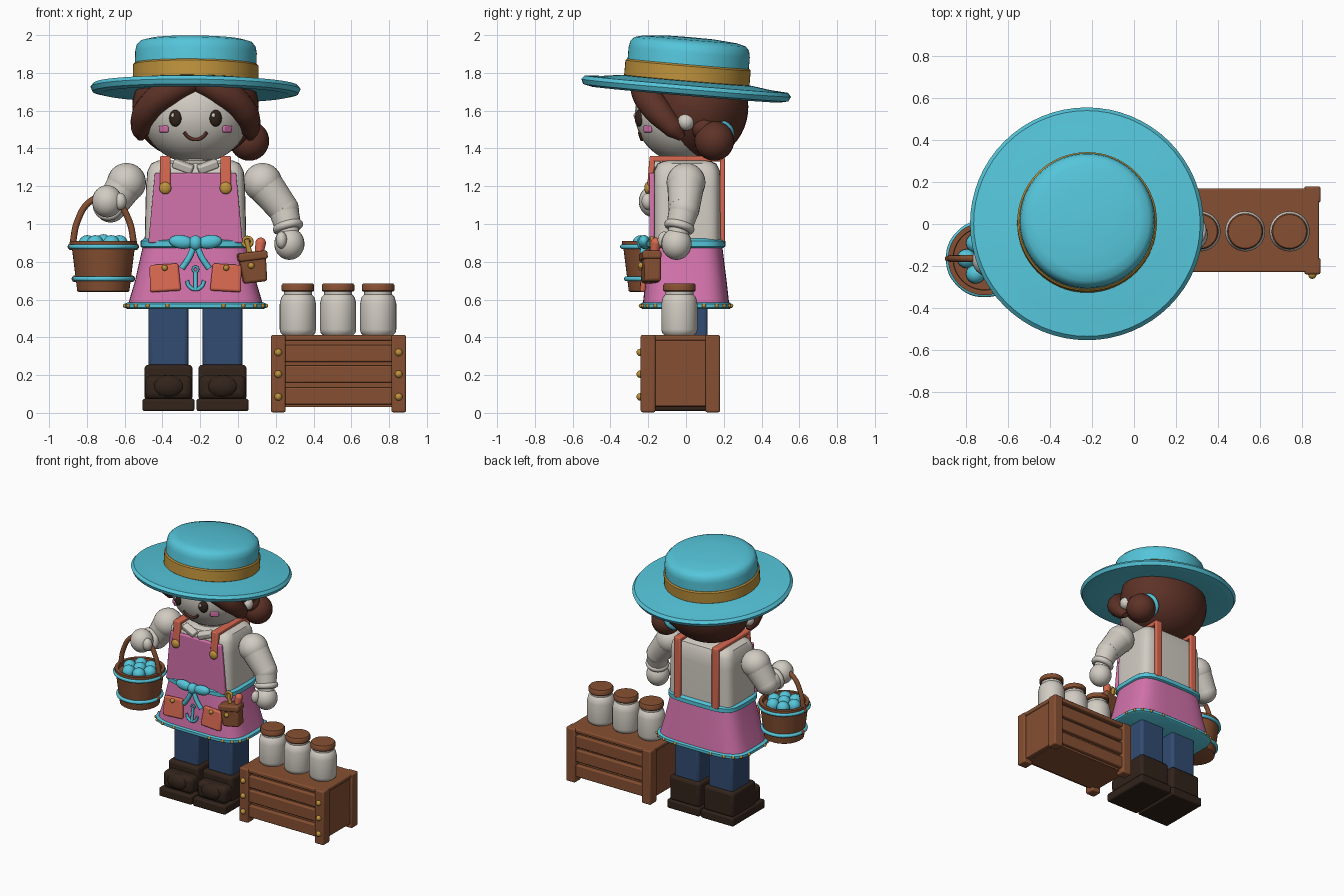
import bpy, bmesh, math
from mathutils import Vector, Matrix, Euler

if "Cube" in bpy.data.objects:
    bpy.data.objects.remove(bpy.data.objects["Cube"], do_unlink=True)


def material(name, *rgb):
    m = bpy.data.materials.new(name)
    m.use_nodes = True
    m.diffuse_color = (*rgb, 1)
    m.node_tree.nodes["Principled BSDF"].inputs["Base Color"].default_value = (*rgb, 1)
    return m


CYAN = material("cyan", .09, .56, .70)
CREAM = material("cream", .64, .60, .54)
PINK = material("pink", .65, .17, .41)
CORAL = material("coral", .68, .14, .08)
GOLD = material("gold", .52, .29, .045)
WOOD = material("wood", .24, .08, .032)
HAIR = material("hair_brown", .11, .032, .02)
DARK = material("dark_brown", .032, .017, .011)
DENIM = material("denim", .032, .072, .165)

CX = -.225  # centre line of the figure


def fig(x, y, z):
    return Vector((x + CX, y, z))


def finish(ob, mat, bevel=0):
    bpy.context.view_layer.objects.active = ob
    for o in bpy.context.selected_objects:
        o.select_set(False)
    ob.select_set(True)
    ob.data.materials.clear()
    ob.data.materials.append(mat)
    if bevel:
        b = ob.modifiers.new("round", "BEVEL")
        b.width, b.segments = bevel, 3
    bpy.ops.object.shade_smooth_by_angle(angle=math.radians(40))
    return ob


def from_bmesh(name, bm, mat, loc=(0, 0, 0), rot=(0, 0, 0), bevel=0):
    bmesh.ops.recalc_face_normals(bm, faces=bm.faces)
    me = bpy.data.meshes.new(name)
    bm.to_mesh(me)
    bm.free()
    ob = bpy.data.objects.new(name, me)
    bpy.context.collection.objects.link(ob)
    ob.location, ob.rotation_euler = loc, rot
    return finish(ob, mat, bevel)


def box(name, loc, size, mat, bevel=.01, rot=(0, 0, 0), taper=1):
    bm = bmesh.new()
    bmesh.ops.create_cube(bm, size=1)
    for v in bm.verts:
        k = taper if v.co.z > 0 else 1
        v.co = Vector((v.co.x * size[0] * k, v.co.y * size[1], v.co.z * size[2]))
    return from_bmesh(name, bm, mat, loc, rot, bevel)


def ball(name, loc, r, mat, rot=(0, 0, 0), seg=24):
    r = r if isinstance(r, tuple) else (r, r, r)
    bm = bmesh.new()
    bmesh.ops.create_uvsphere(bm, u_segments=seg, v_segments=seg * 2 // 3, radius=1)
    bmesh.ops.scale(bm, vec=r, verts=bm.verts)
    return from_bmesh(name, bm, mat, loc, rot)


def oval(hx, hy, p, t):
    c, s = math.cos(t), math.sin(t)
    return (math.copysign(abs(c) ** (2 / p), c) * hx, math.copysign(abs(s) ** (2 / p), s) * hy)


def loft(name, rings, mat, loc=(0, 0, 0), rot=(0, 0, 0), p=2, seg=48):
    """Stack of ovals given as (height, half width, half depth), capped at both ends."""
    bm = bmesh.new()
    rows = [[bm.verts.new((*oval(hx, hy, p, math.tau * i / seg), z)) for i in range(seg)]
            for z, hx, hy in rings]
    for a, b in zip(rows, rows[1:]):
        for i in range(seg):
            j = (i + 1) % seg
            bm.faces.new((a[i], a[j], b[j], b[i]))
    bm.faces.new(rows[0][::-1])
    bm.faces.new(rows[-1])
    return from_bmesh(name, bm, mat, loc, rot)


def lathe(name, profile, mat, loc=(0, 0, 0), rot=(0, 0, 0), seg=48):
    return loft(name, [(z, r, r) for r, z in profile], mat, loc, rot, seg=seg)


def rod(name, a, b, r1, r2, mat):
    a, b = Vector(a), Vector(b)
    rot = (b - a).to_track_quat("Z", "Y").to_euler()
    return lathe(name, [(r1, 0), (r2, (b - a).length)], mat, a, rot, seg=24)


def tube(name, pts, r, mat, radii=None, cyclic=False):
    cu = bpy.data.curves.new(name, "CURVE")
    cu.dimensions, cu.bevel_depth, cu.bevel_resolution = "3D", r, 4
    cu.use_fill_caps, cu.resolution_u = True, 8
    sp = cu.splines.new("BEZIER")
    sp.bezier_points.add(len(pts) - 1)
    for i, (bp, co) in enumerate(zip(sp.bezier_points, pts)):
        bp.co, bp.handle_left_type, bp.handle_right_type = co, "AUTO", "AUTO"
        bp.radius = radii[i] if radii else 1
    sp.use_cyclic_u = cyclic
    ob = bpy.data.objects.new(name, cu)
    bpy.context.collection.objects.link(ob)
    for o in bpy.context.selected_objects:
        o.select_set(False)
    ob.select_set(True)
    bpy.context.view_layer.objects.active = ob
    bpy.ops.object.convert(target="MESH")
    return finish(bpy.context.object, mat)


def ring(name, centre, r, thick, mat, axis=(0, 0, 1)):
    q = Vector(axis).to_track_quat("Z", "Y")
    pts = [Vector(centre) + q @ Vector((r * math.cos(t), r * math.sin(t), 0))
           for t in (math.tau * i / 8 for i in range(8))]
    return tube(name, pts, thick, mat, cyclic=True)


# Hat
hat, tilt = fig(0, 0, 1.71), (-.085, .012, 0)
lathe("hat_brim", [(.3, 0), (.5, -.025), (.545, -.015), (.557, .01), (.54, .03), (.45, .036),
                   (.35, .05)], CYAN, hat, tilt, 64)
lathe("hat_crown", [(.322, .03), (.322, .2), (.315, .235), (.295, .256), (.25, .268), (.13, .278),
                    (.01, .28)], CYAN, hat, tilt, 64)
lathe("hat_band", [(.325, .045), (.333, .052), (.333, .13), (.325, .138)], GOLD, hat, tilt, 64)

# Head and face
HX, HY, HZ, HC = .285, .27, .265, 1.585


def face(x, z, out=0):
    return fig(x, -out - HY * math.sqrt(1 - (x / HX) ** 2 - ((z - HC) / HZ) ** 2), z)


ball("head", fig(0, 0, HC), (HX, HY, HZ), CREAM, seg=36)
tube("smile", [face(x, z, .003) for x, z in ((-.06, 1.485), (-.035, 1.458), (0, 1.447),
                                            (.035, 1.458), (.06, 1.485))], .009, HAIR)
for s in (-1, 1):
    ball("eye", face(s * .107, 1.56), (.034, .02, .044), DARK, (0, 0, s * .4))
    ball("eye_glint", face(s * .107 - .012, 1.575, .016), (.01, .007, .012), CREAM, seg=12)
    box("cheek", face(s * .168, 1.503), (.06, .018, .036), PINK, .008, (0, 0, s * .7))

# Hair
ball("hair_back", fig(0, .06, 1.62), (.335, .27, .285), HAIR, seg=36)
for s in (-1, 1):
    tube("front_lock", [fig(s * x, y, z) for x, y, z in
                        ((-.01, -.21, 1.77), (.14, -.215, 1.70), (.255, -.15, 1.6),
                         (.29, -.06, 1.5), (.29, -.02, 1.455))], .07, HAIR, (.9, 1.1, 1.05, .75, .3))
    ball("ear", fig(s * .3, 0, 1.54), .045, CREAM)
ball("hair_bun", fig(.285, .15, 1.44), .105, HAIR)
ball("bun_curl", fig(.27, .09, 1.51), .065, HAIR)
ring("hair_tie", fig(.23, .17, 1.475), .07, .016, CYAN, (.8, .1, -.5))

# Torso, collar, bib and straps
loft("shirt", [(.88, .27, .18), (1.2, .262, .18), (1.28, .255, .175), (1.32, .235, .155),
               (1.335, .2, .12)], CREAM, fig(0, .005, 0), p=6)
rod("neck", fig(0, 0, 1.3), fig(0, 0, 1.4), .11, .11, CREAM)
box("bib", fig(0, -.18, 1.085), (.5, .028, .37), PINK, .008, taper=.86)
for s in (-1, 1):
    box("collar", fig(s * .065, -.165, 1.305), (.11, .05, .045), CREAM, .01, (.3, s * -.35, s * .15))
    box("strap_front", fig(s * .16, -.185, 1.265), (.055, .03, .19), CORAL, .008, (-.08, 0, 0))
    box("strap_top", fig(s * .16, .01, 1.345), (.055, .39, .03), CORAL, .008)
    box("strap_back", fig(s * .16, .193, 1.125), (.055, .026, .45), CORAL, .008)
    ball("strap_button", fig(s * .16, -.203, 1.19), (.032, .018, .032), GOLD)

# Skirt, hem and waistband
loft("skirt", [(.565, .36, .23), (.7, .32, .215), (.9, .275, .19)], PINK, fig(0, 0, 0), p=4, seg=64)
loft("hem", [(.55, .36, .23), (.558, .375, .24), (.577, .375, .24), (.585, .36, .23)], CYAN,
     fig(0, 0, 0), p=4, seg=64)
loft("waistband", [(.87, .275, .19), (.88, .29, .208), (.91, .29, .208), (.922, .275, .19)], CYAN,
     fig(0, 0, 0), p=4, seg=64)
for i in range(20):
    x, y = oval(.376, .241, 4, math.tau * (i + .5) / 20)
    ball("hem_stud", fig(x, y, .567), .011, GOLD, seg=12)

# Bow and anchor emblem
ball("bow_knot", fig(0, -.225, .9), (.035, .035, .04), CYAN)
for s in (-1, 1):
    ball("bow_loop", fig(s * .075, -.222, .905), (.065, .03, .036), CYAN, (0, s * -.12, 0))
    tube("bow_tail", [fig(s * x, y, z) for x, y, z in
                      ((.005, -.225, .89), (.035, -.228, .82), (.072, -.225, .765))], .016, CYAN)
rod("anchor_shank", fig(0, -.223, .745), fig(0, -.236, .655), .01, .01, CYAN)
ring("anchor_eye", fig(0, -.222, .76), .014, .006, CYAN, (0, 1, 0))
tube("anchor_arms", [fig(x, -.234, z) for x, z in ((-.045, .7), (-.035, .672), (0, .654),
                                                  (.035, .672), (.045, .7))], .01, CYAN)

# Apron pockets
for s in (-1, 1):
    box("pocket", fig(s * .163, -.222, .715), (.165, .03, .145), CORAL, .012, (-.13, s * .06, 0), .92)
    ball("pocket_button", fig(s * .163, -.236, .768), .016, GOLD, seg=12)

# Tool pouch
box("tool_pouch", fig(.305, -.185, .77), (.125, .09, .16), WOOD, .015, (0, -.12, .15), 1.15)
box("pouch_flap", fig(.3, -.19, .83), (.155, .1, .045), WOOD, .012, (0, -.12, .15))
ball("pouch_button", fig(.295, -.238, .78), .017, GOLD, seg=12)
rod("tool_handle", fig(.335, -.17, .83), fig(.345, -.16, .9), .022, .028, CORAL)
ball("tool_end", fig(.345, -.16, .9), .028, CORAL)
rod("gold_tool", fig(.29, -.18, .83), fig(.27, -.18, .92), .014, .014, GOLD)
ring("gold_tool_grip", fig(.275, -.18, .905), .024, .009, GOLD, (0, 1, 0))

# Legs and boots
for s in (-1, 1):
    x = s * .143
    box("leg", fig(x, .005, .42), (.21, .22, .4), DENIM, .02)
    box("boot_shaft", fig(x, 0, .16), (.255, .28, .19), DARK, .022)
    box("boot_toe", fig(x, -.13, .135), (.25, .17, .13), DARK, .035)
    ball("toe_cap", fig(x, -.195, .14), (.085, .045, .06), DARK)
    box("boot_sole", fig(x, -.04, .042), (.275, .39, .066), DARK, .012)


# Arms
def arm(shoulder, elbow, wrist, hand):
    s, e, w, h = (Vector(p) for p in (shoulder, elbow, wrist, hand))
    ball("shoulder", s, .103, CREAM)
    rod("upper_arm", s, e, .1, .082, CREAM)
    ball("elbow", e, .082, CREAM)
    rod("forearm", e, w, .08, .07, CREAM)
    ring("cuff", w, .06, .022, CREAM, w - e)
    rod("wrist", w, h, .055, .06, CREAM)
    ball("hand", h, (.08, .08, .085), CREAM)


arm(fig(.355, 0, 1.22), fig(.465, -.01, 1.08), fig(.49, -.035, .985), fig(.497, -.05, .895))
ball("thumb", fig(.455, -.115, .915), (.03, .035, .045), CREAM)
arm(fig(-.365, 0, 1.22), fig(-.45, -.01, 1.09), fig(-.462, -.09, 1.1), fig(-.468, -.17, 1.12))
ball("thumb", fig(-.40, -.2, 1.12), (.035, .035, .045), CREAM)

# Basket
bx, by = -.713, -.165
lathe("basket", [(.13, .64), (.138, .645), (.168, .885), (.174, .89), (.174, .91), (.15, .91),
                 (.148, .88)], WOOD, (bx, by, 0))
for z, r in ((.71, .15), (.88, .171)):
    ring("basket_hoop", (bx, by, z), r, .013, CYAN)
    for s in (-1, 1):
        ball("hoop_peg", (bx + s * r, by, z), .018, WOOD, seg=12)
tube("basket_handle", [(bx + x, by, z) for x, z in ((-.165, .88), (-.135, 1.02), (-.075, 1.115),
     (0, 1.145), (.075, 1.115), (.135, 1.02), (.165, .88))], .017, WOOD)
for i in range(6):
    t = math.tau * i / 6
    ball("berry", (bx + .085 * math.cos(t), by + .085 * math.sin(t), .895), .046, CYAN, seg=16)
ball("berry", (bx, by, .9), .046, CYAN, seg=16)

# Crate
kx, ky = .532, -.03
box("crate_body", (kx, ky, .21), (.62, .33, .36), WOOD, .004)
box("crate_top", (kx, ky, .398), (.7, .40, .03), WOOD, .008)
for sx in (-1, 1):
    box("crate_end", (kx + sx * .315, ky, .21), (.055, .3, .35), WOOD, .006)
    for sy in (-1, 1):
        box("crate_post", (kx + sx * .319, ky + sy * .171, .208), (.077, .078, .41), WOOD, .01)
    for z in (.085, .205, .32):
        ball("crate_stud", (kx + sx * .319, ky - .212, z), .02, GOLD, seg=12)
for sy in (-1, 1):
    for z in (.09, .205, .315):
        box("crate_slat", (kx, ky + sy * .178, z), (.58, .035, .09), WOOD, .008)

# Jars
for x in (.317, .53, .742):
    lathe("jar", [(.08, 0), (.092, .012), (.096, .03), (.096, .165), (.088, .2), (.074, .215),
                  (.074, .235)], CREAM, (x, -.035, .412), seg=32)
    lathe("jar_lid", [(.08, 0), (.086, .006), (.086, .034), (.08, .042), (.04, .043)], WOOD,
          (x, -.035, .642), seg=32)
